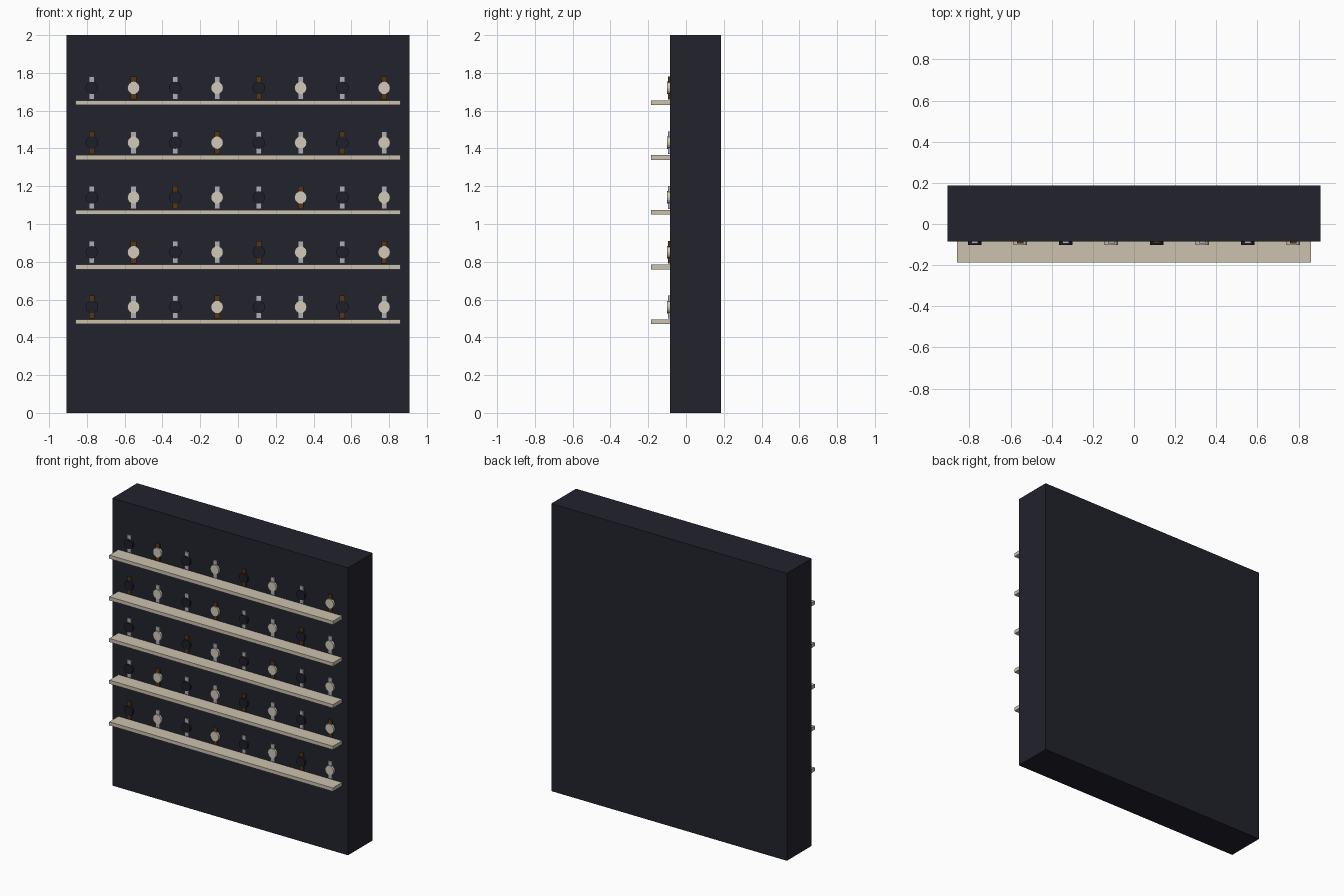
import bpy, math

if "Cube" in bpy.data.objects:
    bpy.data.objects.remove(bpy.data.objects["Cube"])


def mat(name, rgb):
    m = bpy.data.materials.new(name)
    m.diffuse_color = (*rgb, 1)
    m.use_nodes = True
    m.node_tree.nodes["Principled BSDF"].inputs["Base Color"].default_value = m.diffuse_color
    return m


NAVY = mat("dark navy", (0.016, 0.016, 0.026))
BLACK = mat("black dial", (0.013, 0.013, 0.021))
CREAM = mat("cream", (0.60, 0.54, 0.43))
PALE = mat("pale dial", (0.64, 0.59, 0.49))
SILVER = mat("silver strap", (0.42, 0.42, 0.46))
BROWN = mat("brown strap", (0.09, 0.035, 0.007))


def box(name, x0, x1, y0, y1, z0, z1, m):
    bpy.ops.mesh.primitive_cube_add(
        size=1, location=((x0 + x1) / 2, (y0 + y1) / 2, (z0 + z1) / 2))
    o = bpy.context.object
    o.name = name
    o.scale = (x1 - x0, y1 - y0, z1 - z0)
    bpy.ops.object.transform_apply(location=False, rotation=False, scale=True)
    o.data.materials.append(m)
    return o


def dial(name, x, z, m):
    y0, y1 = -0.101, FRONT + 0.001
    bpy.ops.mesh.primitive_cylinder_add(
        vertices=16, radius=0.033, depth=y1 - y0,
        location=(x, (y0 + y1) / 2, z), rotation=(math.pi / 2, 0, 0))
    o = bpy.context.object
    o.name = name
    o.data.materials.append(m)


FRONT = -0.086   # front plane of the wall block

# Wall block
box("display_wall", -0.907, 0.907, FRONT, 0.186, 0, 2, NAVY)

# Shelves, each with a row of eight watches
for row in range(5):
    z = 1.642 - 0.29 * row
    box("shelf", -0.861, 0.861, -0.186, FRONT + 0.001, z - 0.0125, z + 0.0125, CREAM)
    for i in range(8):
        x = -0.774 + i * 0.2211
        strap = BROWN if (i + row) % 3 == 1 else SILVER
        box("watch_strap", x - 0.015, x + 0.015, -0.094, FRONT + 0.001,
            z + 0.018, z + 0.139, strap)
        dial("watch_dial", x, z + 0.0785, PALE if i % 2 else BLACK)
